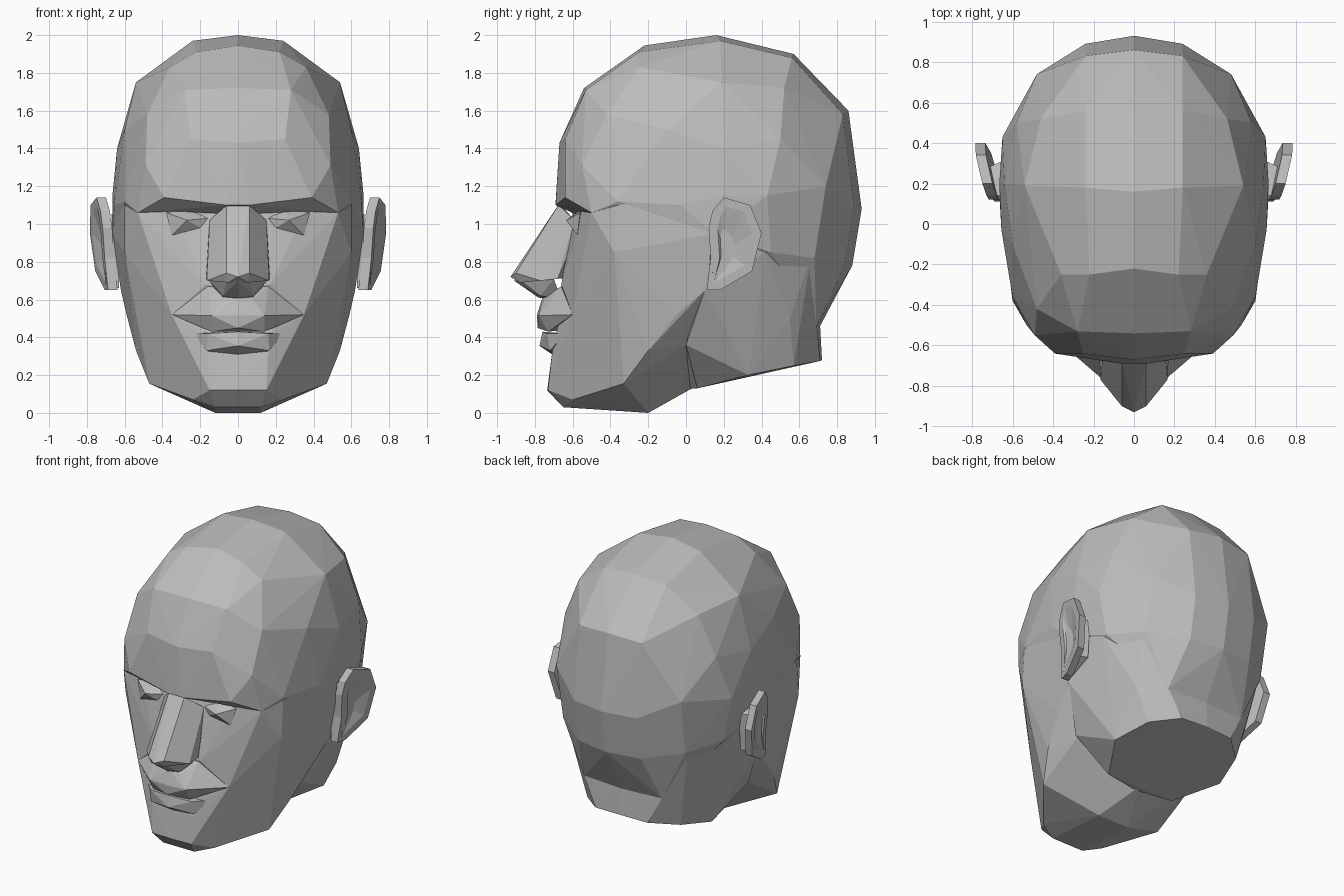
import bpy
import bmesh
from mathutils import Vector

default_cube = bpy.data.objects.get("Cube")
if default_cube:
    bpy.data.objects.remove(default_cube, do_unlink=True)


def make_material(name, colour):
    material = bpy.data.materials.new(name)
    material.use_nodes = True
    material.diffuse_color = colour
    material.node_tree.nodes["Principled BSDF"].inputs["Base Color"].default_value = colour
    return material


CLAY = make_material("clay grey", (0.5, 0.5, 0.5, 1))


def add_object(name, bm):
    bmesh.ops.recalc_face_normals(bm, faces=bm.faces)
    mesh = bpy.data.meshes.new(name)
    bm.to_mesh(mesh)
    bm.free()
    mesh.materials.append(CLAY)
    part = bpy.data.objects.new(name, mesh)
    bpy.context.collection.objects.link(part)
    return part


def faceted_form(name, half_points, sides=(1, -1), centred=True):
    """Wrap planar facets around points; a centred form is symmetric in x."""
    groups = [sides] if centred else [(side,) for side in sides]
    for group in groups:
        corners = {(x * side + 0.0, y, z) for x, y, z in half_points for side in group}
        bm = bmesh.new()
        for corner in sorted(corners):
            bm.verts.new(corner)
        bmesh.ops.convex_hull(bm, input=bm.verts)
        loose = [v for v in bm.verts if not v.link_faces]
        bmesh.ops.delete(bm, geom=loose, context="VERTS")
        label = name if centred else ("left_" if group[0] > 0 else "right_") + name
        add_object(label, bm)


# Points shared by neighbouring forms
brow_end = (.53, -.5, 1.06)
cheekbone = (.6, -.38, .85)
mouth_corner = (.35, -.6, .52)
temple_side = (.665, .2, 1.15)
ear_root = (.665, .15, .95)
jaw_hinge = (.62, .1, .65)
nape = (.3, .69, .46)

# Skull: crown, forehead, temples, back, and the sharp brow edge
crown = [(0, .16, 2), (.24, .18, 1.97), (0, -.22, 1.945), (.22, -.25, 1.91),
         (.36, -.25, 1.83), (.54, .19, 1.75), (0, .57, 1.9), (.24, .56, 1.88),
         (.46, .52, 1.72)]
forehead = [(0, -.54, 1.72), (.28, -.53, 1.71), (0, -.67, 1.43),
            (.25, -.64, 1.45), (.48, -.42, 1.58), (.49, -.55, 1.31)]
brow = [(0, -.69, 1.12), (.06, -.69, 1.1), (.39, -.64, 1.14), brow_end]
skull_side = [(.6, -.1, 1.5), (.64, .2, 1.4), temple_side, ear_root,
              (.655, -.03, 1.1), (.6, -.36, 1.12), (.65, .43, 1.15), (.58, .5, 1.45)]
skull_back = [(0, .86, 1.6), (.24, .83, 1.58), (.48, .74, 1.2), (0, .93, 1.08),
              (.24, .89, 1.08), (0, .88, .78), (.24, .84, .78), (.47, .68, .82),
              (.6, .45, .85), nape, (0, .71, .46)]
faceted_form("skull", crown + forehead + brow + skull_side + skull_back)

# Neck: sloping flat cut at the bottom
faceted_form("neck", [
    (0, .02, .13), (.26, .06, .13), (.43, .33, .2), (.36, .57, .25),
    (.2, .71, .275), (0, .72, .28), nape, (0, .71, .46), (.45, .55, .5),
    (.48, 0, .36), jaw_hinge, ear_root, (.6, .42, .85), (.47, .66, .82)])

# Cheeks: recessed eye floor, cheekbones and the planes down to the mouth
faceted_form("cheeks", [
    (0, -.6, 1.06), (.15, -.59, 1.03), (.15, -.62, .87), (.36, -.56, .92),
    (.36, -.55, 1.08), brow_end, cheekbone, (.17, -.66, .68), mouth_corner,
    (0, -.66, .65), (.6, -.36, 1.1), temple_side, ear_root, jaw_hinge])

# Jaw: lower face, jaw corners and the flat underside of the chin
faceted_form("jaw", [
    mouth_corner, (.2, -.68, .42), (.16, -.71, .31), (.15, -.73, .12),
    (0, -.735, .12), (.12, -.65, .03), (.24, -.6, .07), (.12, -.2, 0),
    (0, -.2, 0), (.47, -.33, .155), (.54, -.2, .33), (.59, -.05, .52),
    cheekbone, jaw_hinge, (.46, 0, .36), (0, .05, .14), (.2, -.66, .55)])

# Nose: narrow ridge, sloping sides, wings and the central septum
faceted_form("nose", [
    (0, -.67, 1.11), (.06, -.675, 1.1), (.15, -.59, 1.02), (.15, -.61, .87),
    (.17, -.68, .71), (.165, -.77, .7), (.06, -.9, .74), (0, -.93, .72),
    (.05, -.88, .69), (0, -.6, .72)])
faceted_form("septum", [
    (0, -.91, .7), (.06, -.87, .7), (.08, -.77, .62), (0, -.78, .61),
    (.08, -.66, .6), (.16, -.7, .71)])

# Lips: two wedges meeting at a dark mouth line
faceted_form("upper_lip", [
    (0, -.76, .61), (.08, -.75, .6), (0, -.79, .515), (.14, -.78, .515),
    (0, -.785, .45), (.14, -.73, .43), mouth_corner, (.16, -.66, .67),
    (0, -.64, .44)])
faceted_form("lower_lip", [
    (0, -.76, .43), (.16, -.735, .42), (0, -.775, .355), (.165, -.72, .33),
    (0, -.71, .31), (.25, -.64, .42), (.12, -.65, .31)])

# Eyes: small creased lid forms inside each socket
faceted_form("eyelid", [
    (.16, -.595, 1.03), (.27, -.635, 1.02), (.2, -.6, .98), (.35, -.575, .94),
    (.38, -.56, 1.06), (.25, -.55, 1.08)], centred=False)


def build_ear():
    """Flared plate with a hollowed outer face, leaning out to the rear."""
    outline = [(.12, .98), (.14, 1.07), (.2, 1.14), (.34, 1.1), (.4, .95),
               (.35, .75), (.18, .65), (.11, .65), (.13, .82)]
    bm = bmesh.new()
    rim = [bm.verts.new((.69 + .25 * (y - .12) + .08 * (z - .65), y, z))
           for y, z in outline]
    outer = bm.faces.new(rim)
    # Thickness toward the head
    back = bmesh.ops.extrude_face_region(bm, geom=[outer], use_keep_orig=True)
    for vert in [g for g in back["geom"] if isinstance(g, bmesh.types.BMVert)]:
        vert.co += Vector((-.05, 0, 0))
    bm.normal_update()
    # Hollow of the ear
    bmesh.ops.inset_individual(bm, faces=[outer], thickness=.05)
    hollow = bmesh.ops.poke(bm, faces=[outer])["verts"][0]
    hollow.co += Vector((-.05, -.03, -.03))
    # Root that joins the plate to the skull
    root = [bm.verts.new(p) for p in [(.63, .12, .66), (.63, .13, 1.05),
                                     (.63, .32, 1.0), (.63, .3, .74),
                                     (.7, .14, .68), (.72, .15, 1.05),
                                     (.72, .28, 1.0), (.71, .27, .74)]]
    bmesh.ops.convex_hull(bm, input=root)
    ear = add_object("ears", bm)
    mirror = ear.modifiers.new("both sides", "MIRROR")
    mirror.use_clip = False


build_ear()
